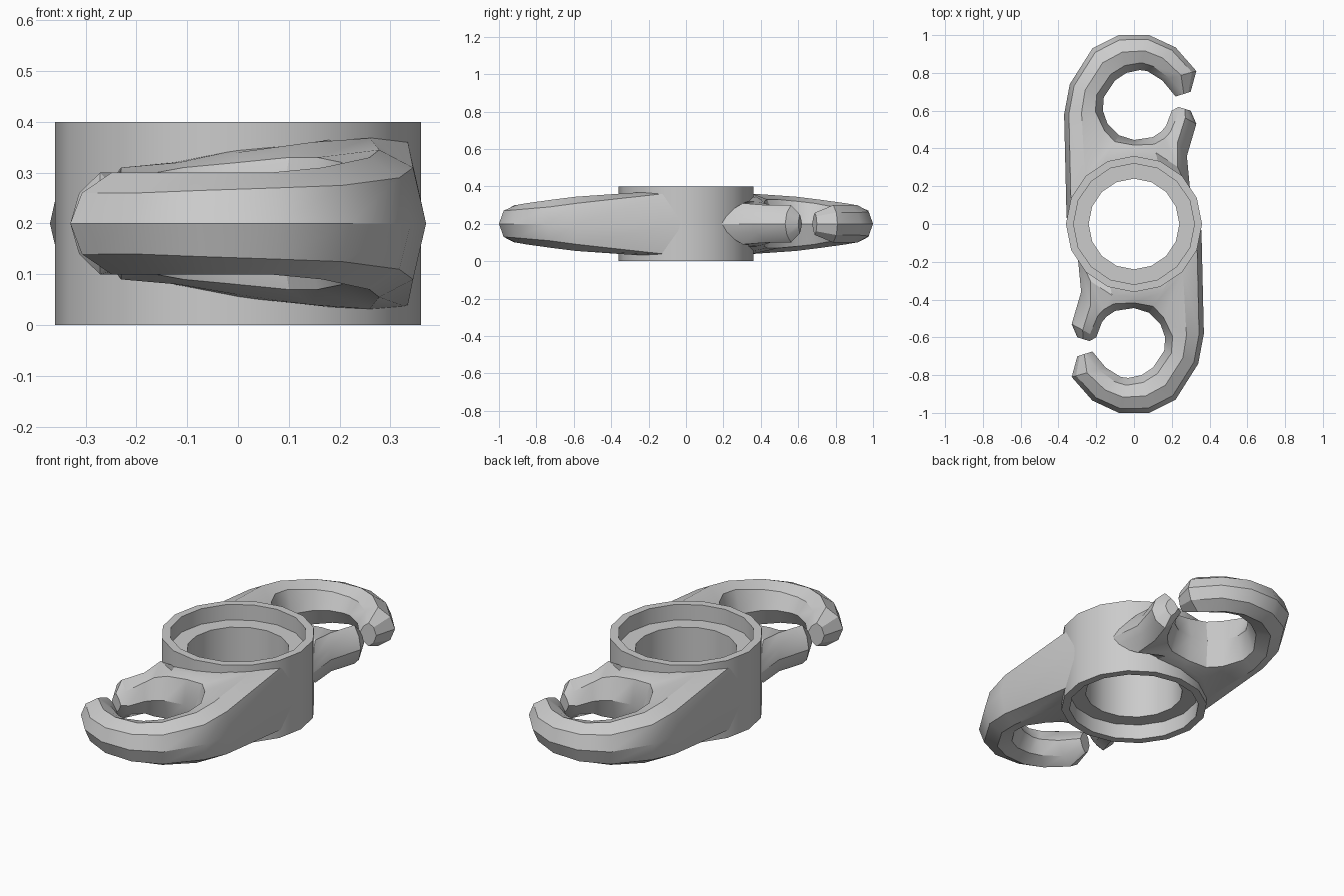
import bpy
import bmesh
from math import cos, sin, tau, radians
from mathutils import Vector, Matrix

default = bpy.data.objects.get("Cube")
if default:
    bpy.data.objects.remove(default, do_unlink=True)

MID_HEIGHT = 0.2

grey = bpy.data.materials.new("plain grey")
grey.use_nodes = True
grey.diffuse_color = (0.6, 0.6, 0.6, 1)
grey.node_tree.nodes["Principled BSDF"].inputs["Base Color"].default_value = (0.6, 0.6, 0.6, 1)


def skin(name, rings, closed, turn=0.0):
    """Join equal rings of points with quads, capping the ends if open."""
    bm = bmesh.new()
    rows = [[bm.verts.new(point) for point in ring] for ring in rings]
    pairs = list(zip(rows, rows[1:]))
    if closed:
        pairs.append((rows[-1], rows[0]))
    else:
        bm.faces.new(rows[0])
        bm.faces.new(rows[-1])
    for a, b in pairs:
        for i in range(len(a)):
            j = (i + 1) % len(a)
            bm.faces.new((a[i], a[j], b[j], b[i]))
    bmesh.ops.rotate(bm, verts=bm.verts, matrix=Matrix.Rotation(turn, 3, "Z"))
    bmesh.ops.recalc_face_normals(bm, faces=bm.faces)
    mesh = bpy.data.meshes.new(name)
    bm.to_mesh(mesh)
    bm.free()
    mesh.materials.append(grey)
    obj = bpy.data.objects.new(name, mesh)
    bpy.context.collection.objects.link(obj)
    bpy.ops.object.select_all(action="DESELECT")
    obj.select_set(True)
    bpy.context.view_layer.objects.active = obj
    bpy.ops.object.shade_smooth_by_angle(angle=radians(30))
    return obj


# Central ring with a stepped recess on both faces
rim, step, hole = 0.36, 0.32, 0.24
profile = [(rim, 0), (rim, 0.4), (step, 0.4), (step, 0.32),
           (hole, 0.32), (hole, 0.08), (step, 0.08), (step, 0)]
SIDES = 16
skin("central_ring",
     [[(r * cos(tau * k / SIDES), r * sin(tau * k / SIDES), z) for r, z in profile]
      for k in range(SIDES)], closed=True)

# Hook stations: outer x, y; inner x, y; half heights at outer edge, ridge, inner edge
stations = [
    (.30, .70, .22, .675, .04, .06, .04),
    (.33, .81, .15, .76, .06, .10, .07),
    (.22, .935, .07, .81, .06, .10, .07),
    (.08, 1, .03, .815, .065, .10, .07),
    (-.08, 1, -.04, .80, .07, .10, .08),
    (-.22, .93, -.10, .76, .075, .11, .09),
    (-.34, .74, -.16, .67, .09, .13, .11),
    (-.37, .58, -.165, .60, .11, .145, .12),
    (-.357, .03, -.14, .53, .165, .168, .13),
    (-.20, .27, -.08, .47, .165, .16, .13),
    (0, .335, 0, .445, .145, .14, .12),
    (.13, .31, .10, .46, .12, .12, .11),
    (.30, .15, .145, .49, .04, .11, .10),
    (.28, .36, .17, .52, .05, .10, .08),
    (.33, .53, .20, .60, .06, .10, .06),
    (.30, .60, .235, .62, .03, .05, .03),
]


def section(ox, oy, ix, iy, h_out, h_ridge, h_in):
    outer, inner = Vector((ox, oy)), Vector((ix, iy))
    across = inner - outer
    width = across.length
    rows = [(0, 0), (min(0.1 * width + 0.005, 0.1), h_out),
            (0.45 * width, h_ridge), (width - min(0.04, 0.25 * width), h_in), (width, 0)]
    rows += [(d, -h) for d, h in rows[3:0:-1]]
    return [(*(outer + across * d / width), MID_HEIGHT + h) for d, h in rows]


# The same open hook on both ends, half a turn apart
rings = [section(*s) for s in stations]
skin("back_hook", rings, closed=False)
skin("front_hook", rings, closed=False, turn=tau / 2)
